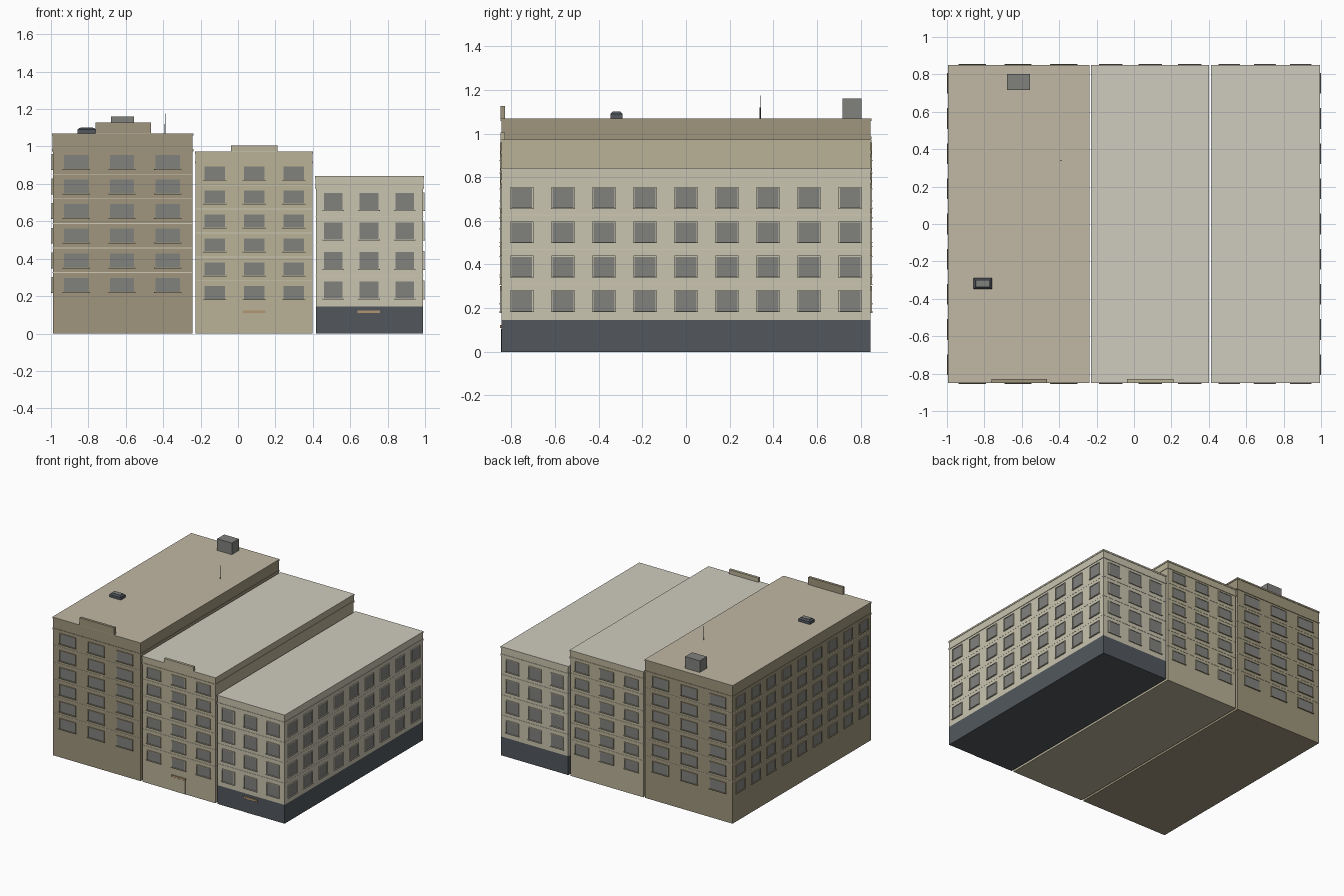
import bpy, bmesh
from mathutils import Matrix, Vector

if "Cube" in bpy.data.objects:
    bpy.data.objects.remove(bpy.data.objects["Cube"])


def mat(name, r, g, b):
    m = bpy.data.materials.new(name)
    m.diffuse_color = [(c / 255) ** 2.2 for c in (r, g, b)] + [1]
    m.use_nodes = True
    m.node_tree.nodes["Principled BSDF"].inputs["Base Color"].default_value = m.diffuse_color
    return m


TAN = mat("dark_stone", 158, 149, 124)
OLIVE = mat("mid_stone", 184, 177, 150)
CREAM = mat("pale_stone", 200, 195, 174)
ROOF_TAN = mat("tan_roof", 192, 183, 164)
ROOF_PALE = mat("pale_roof", 206, 203, 189)
SLATE = mat("slate", 83, 88, 94)
GLASS = mat("glass", 128, 128, 125)
LIGHT = mat("light_trim", 208, 202, 182)
AWNING = mat("awning", 176, 148, 112)

FRONT, BACK = -0.845, 0.845


def box(bm, lo, hi):
    lo, hi = Vector(lo), Vector(hi)
    m = Matrix.Translation((lo + hi) / 2) @ Matrix.Diagonal((hi - lo).to_4d())
    return bmesh.ops.create_cube(bm, size=1, matrix=m)["verts"]


def finish(bm, name, material):
    bmesh.ops.recalc_face_normals(bm, faces=bm.faces)
    me = bpy.data.meshes.new(name)
    bm.to_mesh(me)
    bm.free()
    ob = bpy.data.objects.new(name, me)
    bpy.context.collection.objects.link(ob)
    me.materials.append(material)
    return ob


def boxes(name, material, *pairs):
    bm = bmesh.new()
    for lo, hi in pairs:
        box(bm, lo, hi)
    return finish(bm, name, material)


def wall_box(bm, side, u0, u1, z0, z1, depth, wall):
    """Box standing out from a wall; u runs along that wall."""
    a, b = sorted((wall - 0.004 * (1 if wall > 0 else -1),
                   wall + depth * (1 if wall > 0 else -1)))
    if side == "y":
        box(bm, (u0, a, z0), (u1, b, z1))
    else:
        box(bm, (a, u0, z0), (b, u1, z1))


def windows(name, stone, facades, rows, h):
    panes, frames, sills = bmesh.new(), bmesh.new(), bmesh.new()
    t = 0.005
    for side, wall, cols, w in facades:
        for u in cols:
            for z in rows:
                l, r, b, top = u - w / 2, u + w / 2, z - h / 2, z + h / 2
                wall_box(panes, side, l, r, b, top, 0.003, wall)
                wall_box(frames, side, l - t, l, b, top, 0.007, wall)
                wall_box(frames, side, r, r + t, b, top, 0.007, wall)
                wall_box(frames, side, l - t, r + t, top, top + t, 0.007, wall)
                wall_box(sills, side, l - 0.008, r + 0.008, b - t, b, 0.010, wall)
    finish(panes, name + "_window_panes", GLASS)
    finish(frames, name + "_window_frames", stone)
    finish(sills, name + "_window_sills", stone)


def ring(name, material, x0, x1, z0, z1, out):
    """Band wrapping the whole building."""
    return boxes(name, material, ((x0 - out, FRONT - out, z0), (x1 + out, BACK + out, z1)))


def building(name, x0, x1, wall_top, top, stone, roof, base, cols, w, rows, h, outer):
    boxes(name + "_base", base, ((x0, FRONT, 0), (x1, BACK, 0.145)))
    boxes(name + "_walls", stone, ((x0, FRONT, 0.145), (x1, BACK, wall_top)))
    # cornice: lower moulding, plain band, cap
    ring(name + "_cornice_moulding", stone, x0, x1, wall_top - 0.006, wall_top + 0.006, 0.004)
    ring(name + "_cornice_band", stone, x0, x1, wall_top, top - 0.012, 0.001)
    ring(name + "_cornice_cap", stone, x0, x1, top - 0.012, top - 0.002, 0.004)
    ring(name + "_roof", roof, x0, x1, top - 0.002, top, 0.004)
    # thin courses between the floors
    bm = bmesh.new()
    for a, b in zip(rows, rows[1:]):
        z = (a + b) / 2
        box(bm, (x0 - 0.001, FRONT - 0.002, z - 0.002), (x1 + 0.001, BACK + 0.002, z + 0.002))
    finish(bm, name + "_floor_courses", LIGHT)
    facades = [("y", FRONT, cols, w), ("y", BACK, cols, w)]
    if outer is not None:
        facades.append(("x", outer, [-0.752 + 0.188 * i for i in range(9)], 0.095))
    windows(name, stone, facades, rows, h)


def rows_of(first, last, n):
    return [first + (last - first) * i / (n - 1) for i in range(n)]


building("left_building", -0.99, -0.243, 0.98, 1.07, TAN, ROOF_TAN, TAN,
         (-0.865, -0.62, -0.375), 0.13, rows_of(0.26, 0.917, 6), 0.075, -0.99)
building("middle_building", -0.226, 0.398, 0.915, 0.972, OLIVE, ROOF_PALE, OLIVE,
         (-0.125, 0.086, 0.297), 0.11, rows_of(0.218, 0.857, 6), 0.07, None)
building("right_building", 0.416, 0.99, 0.78, 0.842, CREAM, ROOF_PALE, SLATE,
         (0.51, 0.70, 0.892), 0.10, rows_of(0.233, 0.705, 4), 0.09, 0.99)

# raised parapet panels on the front edge
boxes("left_parapet", TAN, ((-0.762, -0.849, 1.06), (-0.465, -0.829, 1.127)))
boxes("middle_parapet", OLIVE, ((-0.038, -0.849, 0.96), (0.212, -0.829, 1.005)))

# doors and awnings
for name, x, m in (("middle", 0.086, OLIVE), ("right", 0.70, SLATE)):
    boxes(name + "_door", m, ((x - 0.055, -0.847, 0), (x + 0.055, -0.84, 0.105)))
    boxes(name + "_awning", AWNING, ((x - 0.06, -0.853, 0.109), (x + 0.06, -0.84, 0.123)))

# roof plant room
boxes("plant_room", GLASS, ((-0.68, 0.717, 1.06), (-0.555, 0.803, 1.16)))

# skylight with chamfered curb and pane
bm = bmesh.new()
verts = box(bm, (-0.857, -0.347, 1.06), (-0.76, -0.29, 1.1))
bmesh.ops.bevel(bm, geom=[e for e in bm.edges if all(v.co.z > 1.09 for v in e.verts)],
                offset=0.01, segments=1, affect="EDGES")
finish(bm, "skylight_curb", SLATE)
boxes("skylight_pane", GLASS, ((-0.842, -0.335, 1.09), (-0.775, -0.302, 1.102)))

# antenna: thick lower mast and thin tip
bm = bmesh.new()
for r, z0, z1 in ((0.003, 1.06, 1.12), (0.0015, 1.12, 1.175)):
    bmesh.ops.create_cone(bm, cap_ends=True, segments=8, radius1=r, radius2=r, depth=z1 - z0,
                          matrix=Matrix.Translation((-0.39, 0.34, (z0 + z1) / 2)))
finish(bm, "antenna", SLATE)
